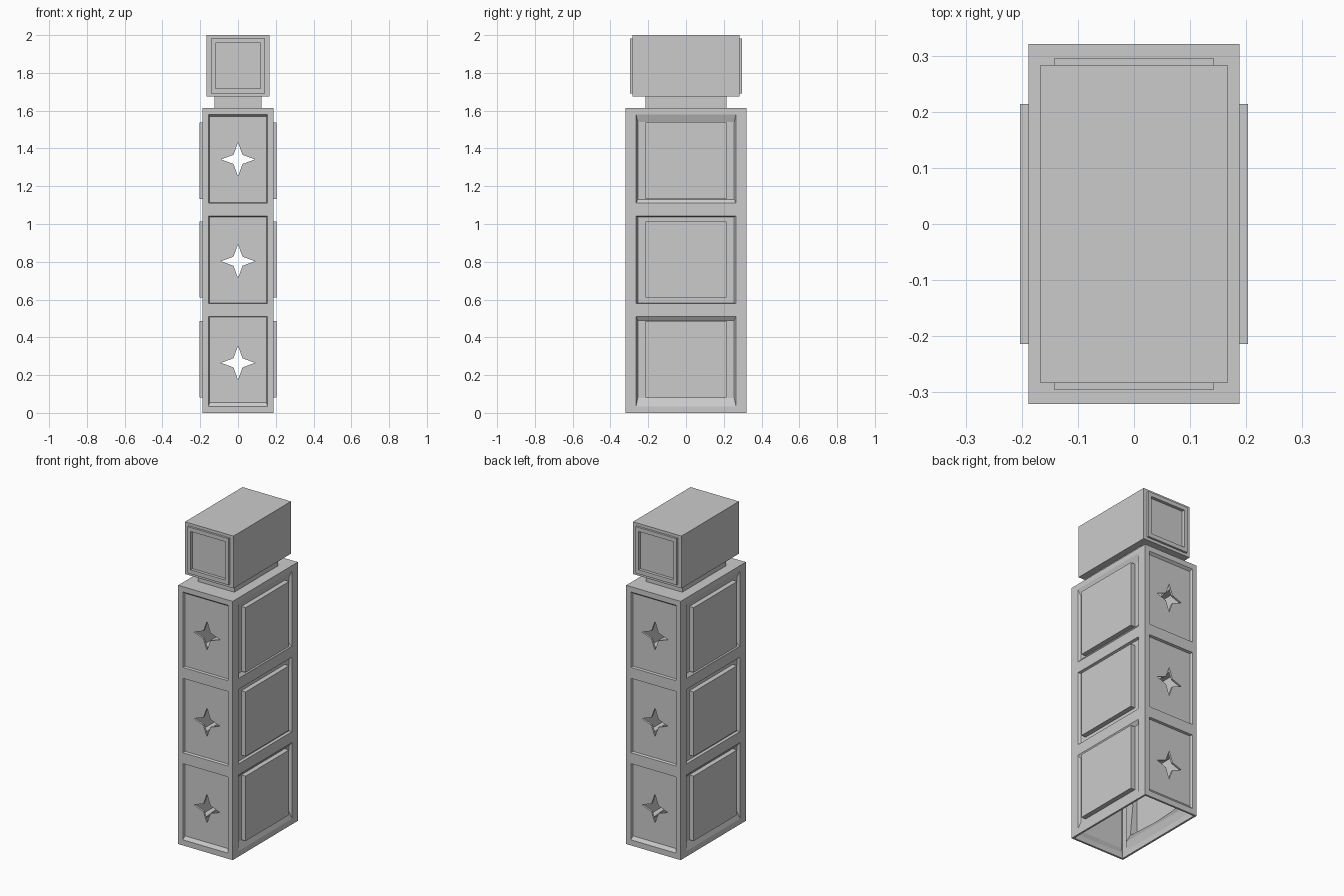
import bpy, bmesh
from math import cos, sin, pi

if "Cube" in bpy.data.objects:
    bpy.data.objects.remove(bpy.data.objects["Cube"])


def rect(hw, z0, z1, d):
    """Eight-point rectangle loop: corners plus edge midpoints."""
    m = (z0 + z1) / 2
    return [(hw, m, d), (hw, z1, d), (0, z1, d), (-hw, z1, d),
            (-hw, m, d), (-hw, z0, d), (0, z0, d), (hw, z0, d)]


def star(r_out, r_in, cz, d):
    return [((r_in if i % 2 else r_out) * cos(i * pi / 4),
             cz + (r_in if i % 2 else r_out) * sin(i * pi / 4), d) for i in range(8)]


def add_wall(bm, loops, place, cap):
    """Bridge nested loops placed on one wall, optionally closing the centre."""
    rings = [[bm.verts.new(place(*p)) for p in lp] for lp in loops]
    for a, b in zip(rings, rings[1:]):
        for i in range(8):
            j = (i + 1) % 8
            bm.faces.new((a[i], a[j], b[j], b[i]))
    if cap:
        bm.faces.new(rings[-1])


def finish(bm, name):
    """Weld, close the flat top, face outward and make the object."""
    bmesh.ops.remove_doubles(bm, verts=bm.verts, dist=0.0005)
    top = max(v.co.z for v in bm.verts)
    rim = [e for e in bm.edges if e.is_boundary and all(v.co.z > top - 1e-4 for v in e.verts)]
    lid = bmesh.ops.contextual_create(bm, geom=rim)["faces"][0]
    bmesh.ops.recalc_face_normals(bm, faces=bm.faces)
    lid.normal_update()
    if lid.normal.z < 0:
        bmesh.ops.reverse_faces(bm, faces=bm.faces)
    me = bpy.data.meshes.new(name)
    bm.to_mesh(me)
    bm.free()
    ob = bpy.data.objects.new(name, me)
    bpy.context.collection.objects.link(ob)
    return ob


def end_place(s, hy):
    return lambda u, z, d: (-s * u, s * (hy + d), z)


def side_place(s, hx):
    return lambda u, z, d: (s * (hx + d), s * u, z)


# Tower body: three stacked cells, open underneath
HX, HY, DEP = 0.188, 0.321, 0.015
# cell bottom/top, recess bottom/top, front floor bottom/top, raised panel, side floor, star centre
cells = [
    ((0.0, 0.545), (0.035, 0.51), (0.055, 0.507), (0.082, 0.487), (0.08, 0.489), 0.265),
    ((0.545, 1.075), (0.578, 1.042), (0.582, 1.038), (0.61, 1.012), (0.582, 1.038), 0.803),
    ((1.075, 1.613), (1.11, 1.58), (1.113, 1.568), (1.133, 1.537), (1.13, 1.539), 1.342),
]
bm = bmesh.new()
for cell, rec, floor, panel, sfloor, cz in cells:
    for s in (-1, 1):
        # Recessed end panel with star window
        add_wall(bm, [rect(HX, *cell, 0), rect(0.156, *rec, 0), rect(0.150, *floor, -DEP),
                      star(0.09, 0.034, cz, -DEP)], end_place(s, HY), False)
        # Recessed side with raised panel
        add_wall(bm, [rect(HY, *cell, 0), rect(0.264, *rec, 0), rect(0.255, *sfloor, -DEP),
                      rect(0.214, *panel, -DEP), rect(0.214, *panel, DEP)],
                 side_place(s, HX), True)
body = finish(bm, "tower_body")
shell = body.modifiers.new("wall_thickness", 'SOLIDIFY')
shell.thickness = 0.012
shell.offset = -1
shell.use_even_offset = True

# Neck between body and head
bpy.ops.mesh.primitive_cube_add(size=1, location=(0, 0, 1.644))
neck = bpy.context.object
neck.name = "neck"
neck.scale = (0.25, 0.43, 0.066)

# Head block with framed panels on both ends
bm = bmesh.new()
z = (1.674, 2.0)
hx, hy = 0.167, 0.283
for s in (-1, 1):
    add_wall(bm, [rect(hx, *z, 0), rect(0.142, 1.692, 1.982, 0), rect(0.142, 1.692, 1.982, 0.013),
                  rect(0.119, 1.718, 1.957, 0.013), rect(0.119, 1.718, 1.957, -0.006)],
             end_place(s, hy), True)
    add_wall(bm, [rect(hy, *z, 0)], side_place(s, hx), True)
bottom = [v for v in bm.verts if abs(v.co.z - z[0]) < 1e-4]
bmesh.ops.remove_doubles(bm, verts=bm.verts, dist=0.0005)
under = [e for e in bm.edges if e.is_boundary and all(v.co.z < z[0] + 1e-4 for v in e.verts)]
bmesh.ops.contextual_create(bm, geom=under)
finish(bm, "head_block")
